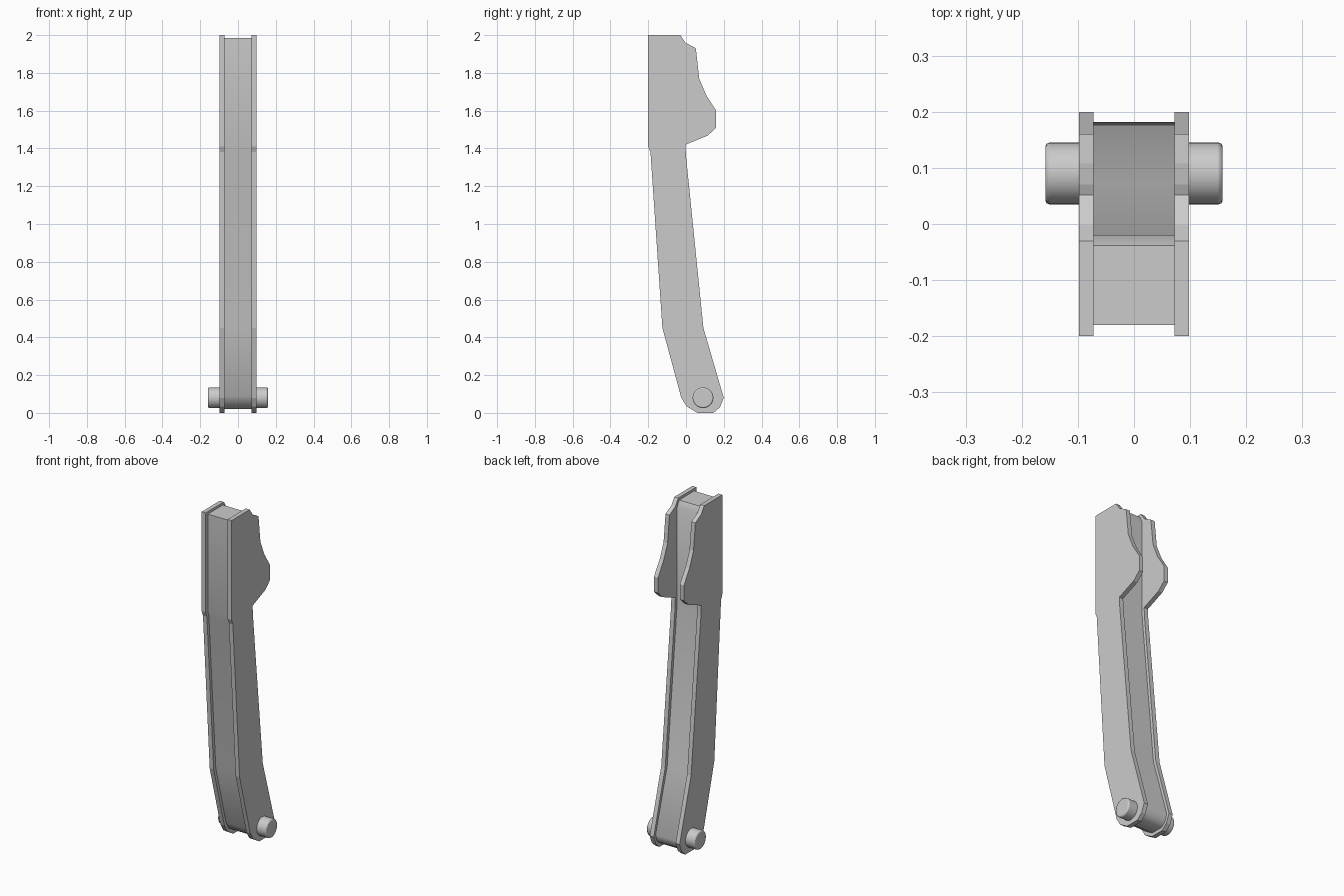
import bpy, bmesh, math

if "Cube" in bpy.data.objects:
    bpy.data.objects.remove(bpy.data.objects["Cube"])

PLATE = [(-0.2, 2.0), (-0.2, 1.41), (-0.188, 1.38), (-0.125, 0.45), (-0.025, 0.08),
         (0.003, 0.035), (0.06, 0.0), (0.145, 0.0), (0.18, 0.03), (0.2, 0.08),
         (0.092, 0.45), (0.0, 1.36), (-0.003, 1.42), (0.115, 1.468), (0.16, 1.51),
         (0.16, 1.60), (0.108, 1.68), (0.07, 1.77), (0.052, 1.93), (-0.003, 1.96),
         (-0.03, 2.0)]

CORE = [(-0.18, 1.985), (-0.18, 1.41), (-0.17, 1.38), (-0.105, 0.45), (-0.008, 0.09),
        (0.015, 0.05), (0.065, 0.02), (0.14, 0.02), (0.168, 0.042), (0.182, 0.085),
        (0.073, 0.45), (-0.018, 1.36), (-0.02, 1.42), (-0.02, 1.95), (-0.038, 1.985)]


def extrude_profile(name, profile, x0, x1):
    bm = bmesh.new()
    face = bm.faces.new([bm.verts.new((x0, y, z)) for y, z in profile])
    ext = bmesh.ops.extrude_face_region(bm, geom=[face])
    verts = [g for g in ext["geom"] if isinstance(g, bmesh.types.BMVert)]
    bmesh.ops.translate(bm, verts=verts, vec=(x1 - x0, 0, 0))
    bmesh.ops.recalc_face_normals(bm, faces=bm.faces)
    mesh = bpy.data.meshes.new(name)
    bm.to_mesh(mesh)
    bm.free()
    obj = bpy.data.objects.new(name, mesh)
    bpy.context.collection.objects.link(obj)
    return obj


def smooth(obj, angle):
    bpy.ops.object.select_all(action='DESELECT')
    obj.select_set(True)
    bpy.context.view_layer.objects.active = obj
    bpy.ops.object.shade_smooth_by_angle(angle=math.radians(angle))


# Side plates
for side, sign in (("left", -1), ("right", 1)):
    extrude_profile(side + "_side_plate", PLATE, sign * 0.072, sign * 0.098)

# Recessed core between the plates
smooth(extrude_profile("arm_core", CORE, -0.072, 0.072), 40)

# Pivot pin with chamfered ends
bpy.ops.mesh.primitive_cylinder_add(vertices=32, radius=0.055, depth=0.316,
                                    location=(0, 0.09, 0.08),
                                    rotation=(0, math.pi / 2, 0))
pin = bpy.context.object
pin.name = "pivot_pin"
bevel = pin.modifiers.new("end_chamfer", 'BEVEL')
bevel.width = 0.007
bevel.segments = 2
bevel.limit_method = 'ANGLE'
bevel.angle_limit = math.radians(60)
smooth(pin, 40)
